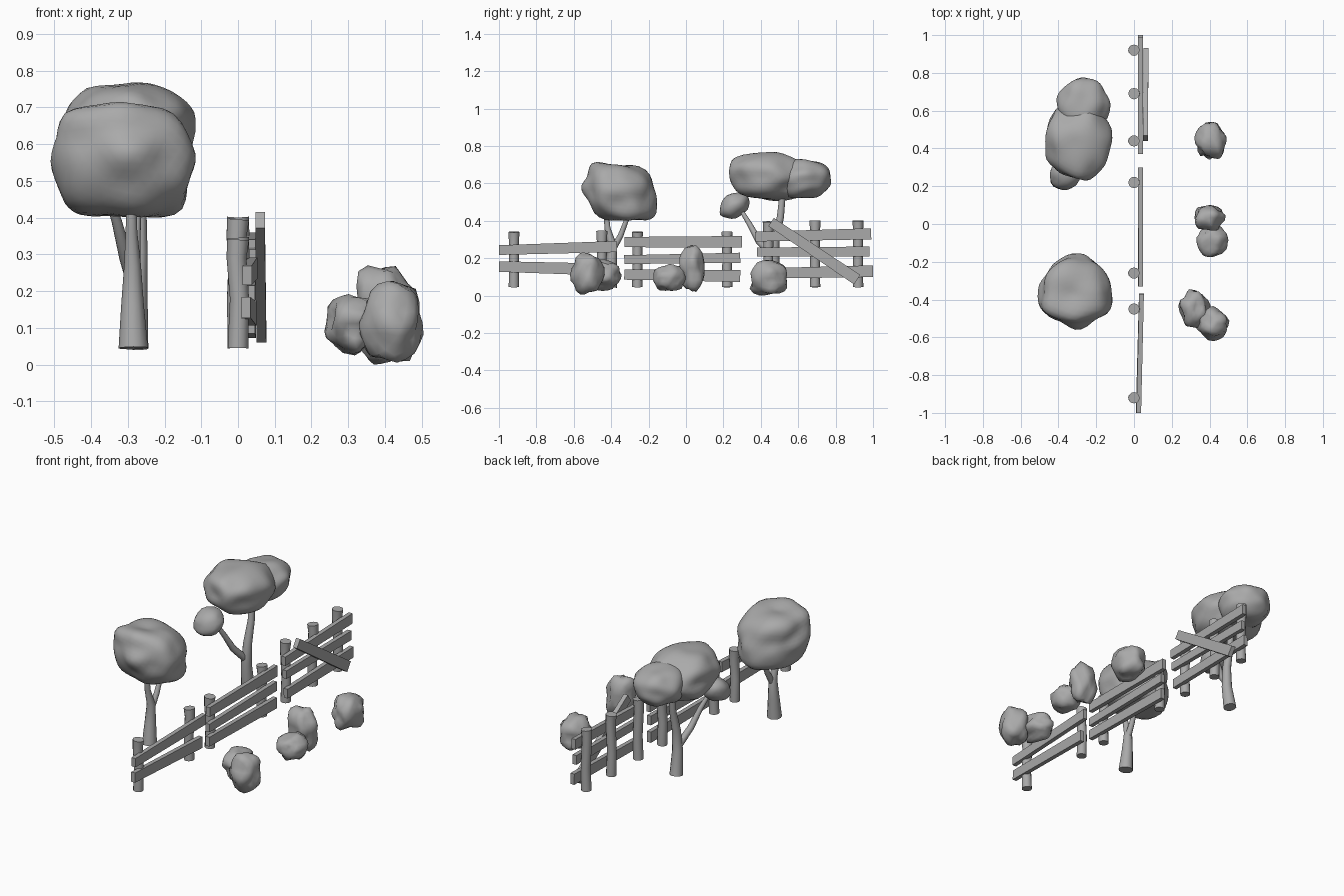
import bpy
import bmesh
import math
from mathutils import Vector, noise

if "Cube" in bpy.data.objects:
    bpy.data.objects.remove(bpy.data.objects["Cube"], do_unlink=True)

grey = bpy.data.materials.new("plain_grey")
grey.use_nodes = True
colour = (0.4, 0.4, 0.4, 1)
grey.diffuse_color = colour
grey.node_tree.nodes["Principled BSDF"].inputs["Base Color"].default_value = colour
parts = []


def finish(bm, name, angle):
    bmesh.ops.recalc_face_normals(bm, faces=bm.faces)
    mesh = bpy.data.meshes.new(name)
    bm.to_mesh(mesh)
    bm.free()
    mesh.materials.append(grey)
    obj = bpy.data.objects.new(name, mesh)
    bpy.context.collection.objects.link(obj)
    parts.append((obj, angle))


def tube(name, points, radii, sides=12):
    """Capped tapering tube through a few points."""
    bm = bmesh.new()
    points = [Vector(p) for p in points]
    rings = []
    last = len(points) - 1
    for i, (p, r) in enumerate(zip(points, radii)):
        along = points[min(i + 1, last)] - points[max(i - 1, 0)]
        turn = Vector((0, 0, 1)).rotation_difference(along.normalized())
        ring = []
        for k in range(sides):
            a = math.tau * k / sides
            ring.append(bm.verts.new(p + turn @ Vector((r * math.cos(a), r * math.sin(a), 0))))
        rings.append(ring)
    for low, high in zip(rings, rings[1:]):
        for k in range(sides):
            n = (k + 1) % sides
            bm.faces.new((low[k], low[n], high[n], high[k]))
    bm.faces.new(rings[0][::-1])
    bm.faces.new(rings[-1])
    finish(bm, name, math.radians(40))


def blob(name, low, high, power=2.3, lump=0.1, shear=(0, 0), tilt=0, detail=4, seed=0):
    """Lumpy rounded mass fitted between two opposite corners."""
    bm = bmesh.new()
    bmesh.ops.create_icosphere(bm, subdivisions=detail, radius=1)
    for v in bm.verts:
        d = v.co.normalized()
        flat = math.hypot(d.x, d.y)
        r = (flat ** power + abs(d.z) ** power) ** (-1 / power)
        r *= 1 + lump * noise.noise(d * 1.6 + Vector((seed, seed * 2, 1)))
        p = d * r
        v.co = (p.x + shear[0] * p.z, p.y + shear[1] * p.z, p.z + tilt * p.y)
    for axis in range(3):
        values = [v.co[axis] for v in bm.verts]
        least, most = min(values), max(values)
        for v in bm.verts:
            t = (v.co[axis] - least) / (most - least)
            v.co[axis] = low[axis] + t * (high[axis] - low[axis])
    finish(bm, name, math.radians(60 if detail > 2 else 45))


def plank(name, start, end, width, thick=0.025):
    """Board on the +x side of the posts, running between two points."""
    a, b = Vector(start), Vector(end)
    along = (b - a).normalized()
    across = along.cross(Vector((1, 0, 0))).normalized()
    bm = bmesh.new()
    bmesh.ops.create_cube(bm, size=1)
    for v in bm.verts:
        c = v.co.copy()
        w = width * (1.08 if c.y > 0 else 0.94)
        v.co = a.lerp(b, c.y + 0.5) + across * c.z * w + Vector((c.x * thick, 0, 0))
    finish(bm, name, math.radians(30))


# Fence posts, slightly waisted
posts = [(-0.92, 0.34), (-0.45, 0.345), (-0.26, 0.34), (0.22, 0.34),
         (0.44, 0.395), (0.69, 0.4), (0.92, 0.4)]
for i, (y, top) in enumerate(posts):
    lean = 0.004 * (-1) ** i
    tube(f"fence_post_{i + 1}",
         [(0, y, 0.045), (lean, y, 0.18), (-lean, y, top - 0.05), (0, y, top)],
         [0.028, 0.026, 0.027, 0.03])

# Fence rails in three sections
rails = [("front", -1.0, 0.243, -0.37, 0.262, 0.055, 0.025, 0.04),
         ("front", -1.0, 0.155, -0.4, 0.138, 0.06, 0.022, 0.038),
         ("middle", -0.33, 0.286, 0.3, 0.287, 0.058, 0.036, 0.034),
         ("middle", -0.33, 0.192, 0.29, 0.202, 0.05, 0.034, 0.036),
         ("middle", -0.33, 0.112, 0.29, 0.104, 0.058, 0.034, 0.036),
         ("back", 0.37, 0.315, 0.99, 0.33, 0.055, 0.035, 0.035),
         ("back", 0.38, 0.233, 0.98, 0.235, 0.05, 0.035, 0.035),
         ("back", 0.39, 0.118, 1.0, 0.13, 0.058, 0.035, 0.035)]
for i, (section, y0, z0, y1, z1, width, x0, x1) in enumerate(rails):
    plank(f"{section}_rail_{i + 1}", (x0, y0, z0), (x1, y1, z1), width)
plank("loose_diagonal_board", (0.06, 0.455, 0.393), (0.064, 0.915, 0.085), 0.056, 0.026)

# Front tree
tube("front_tree_trunk",
     [(-0.285, -0.41, 0.045), (-0.287, -0.4, 0.16), (-0.287, -0.393, 0.27),
      (-0.29, -0.42, 0.36), (-0.29, -0.43, 0.48)],
     [0.04, 0.031, 0.023, 0.016, 0.012])
tube("front_tree_branch",
     [(-0.285, -0.395, 0.24), (-0.28, -0.35, 0.32), (-0.275, -0.3, 0.45)],
     [0.018, 0.015, 0.011])
blob("front_tree_crown", (-0.51, -0.56, 0.4), (-0.115, -0.155, 0.715),
     power=3.6, lump=0.16, shear=(-0.06, -0.08), tilt=-0.12, seed=3)

# Back tree
tube("back_tree_trunk",
     [(-0.28, 0.49, 0.045), (-0.275, 0.47, 0.18), (-0.27, 0.475, 0.3),
      (-0.268, 0.505, 0.42), (-0.27, 0.52, 0.58)],
     [0.036, 0.029, 0.024, 0.019, 0.016])
tube("back_tree_branch",
     [(-0.28, 0.465, 0.21), (-0.305, 0.39, 0.29), (-0.33, 0.335, 0.39), (-0.36, 0.28, 0.48)],
     [0.02, 0.018, 0.014, 0.01])
blob("back_tree_main_crown", (-0.47, 0.23, 0.505), (-0.115, 0.65, 0.768),
     power=2.5, lump=0.15, tilt=-0.1, seed=5)
blob("back_tree_side_crown", (-0.41, 0.49, 0.52), (-0.125, 0.775, 0.73),
     power=2.3, lump=0.12, seed=7)
blob("back_tree_small_crown", (-0.445, 0.18, 0.41), (-0.285, 0.34, 0.55),
     power=2.1, lump=0.12, tilt=0.25, detail=3, seed=2)

# Bushes beside the fence
bushes = [((0.235, -0.55, 0.025), (0.405, -0.345, 0.192)),
          ((0.33, -0.62, 0.005), (0.505, -0.435, 0.228)),
          ((0.33, -0.175, 0.025), (0.5, 0.0, 0.17)),
          ((0.32, -0.035, 0.02), (0.485, 0.1, 0.27)),
          ((0.32, 0.34, 0), (0.49, 0.54, 0.19))]
for i, (low, high) in enumerate(bushes):
    blob(f"bush_{i + 1}", low, high, power=2.5, lump=0.3, detail=3, seed=i + 0.5)

# Smooth shading with kept edges
for obj, angle in parts:
    bpy.ops.object.select_all(action="DESELECT")
    obj.select_set(True)
    bpy.context.view_layer.objects.active = obj
    bpy.ops.object.shade_smooth_by_angle(angle=angle)
